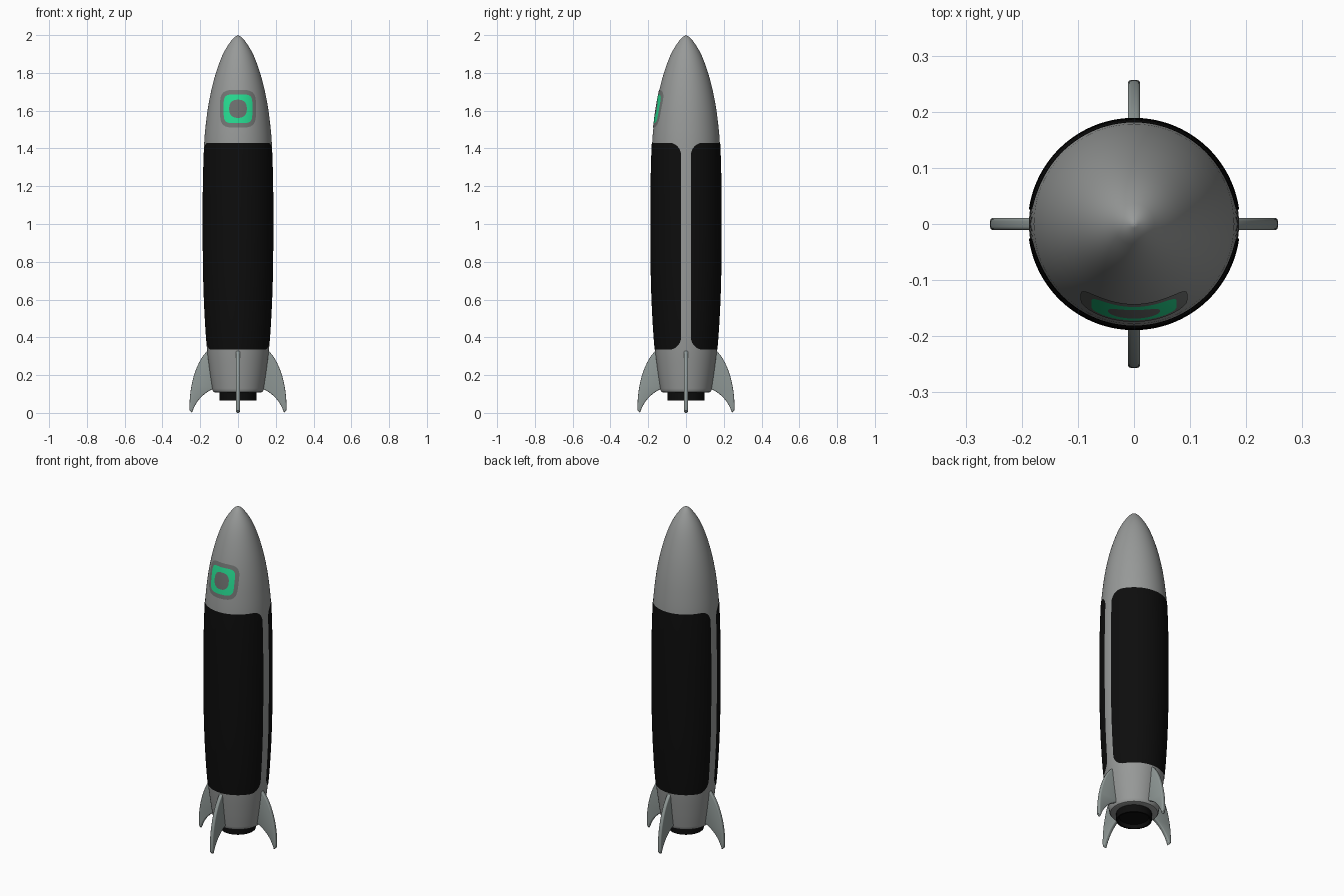
import bpy, bmesh, math
from mathutils import Vector, Matrix

if "Cube" in bpy.data.objects:
    bpy.data.objects.remove(bpy.data.objects["Cube"])


def material(name, rgb):
    m = bpy.data.materials.new(name)
    m.diffuse_color = (*rgb, 1)
    m.use_nodes = True
    m.node_tree.nodes["Principled BSDF"].inputs["Base Color"].default_value = m.diffuse_color
    return m


HULL = material("hull grey", (0.31, 0.32, 0.315))
FIN = material("fin grey", (0.28, 0.32, 0.31))
BLACK = material("panel black", (0.004, 0.004, 0.004))
FRAME = material("window frame grey", (0.17, 0.18, 0.175))
GREEN = material("window green", (0.02, 0.70, 0.28))
GLASS = material("window glass grey", (0.15, 0.16, 0.155))

# Hull radius by height
PROFILE = [(0.13, 0.136), (0.2, 0.147), (0.335, 0.164), (0.5, 0.176), (0.7, 0.184),
           (0.95, 0.187), (1.2, 0.186), (1.43, 0.179), (1.55, 0.168), (1.65, 0.153),
           (1.75, 0.131), (1.85, 0.100), (1.92, 0.069), (1.97, 0.036), (1.99, 0.017), (2.0, 0.0)]


def radius(z):
    """Smooth interpolation through the hull profile."""
    p = PROFILE
    z = min(max(z, p[0][0]), p[-1][0])
    i = max(k for k in range(len(p) - 1) if p[k][0] <= z)

    def slope(k):
        a, b = p[max(k - 1, 0)], p[min(k + 1, len(p) - 1)]
        return (b[1] - a[1]) / (b[0] - a[0])
    (z0, r0), (z1, r1) = p[i], p[i + 1]
    h = z1 - z0
    t = (z - z0) / h
    return ((2*t**3 - 3*t*t + 1) * r0 + (t**3 - 2*t*t + t) * h * slope(i)
            + (3*t*t - 2*t**3) * r1 + (t**3 - t*t) * h * slope(i + 1))


def on_hull(angle, z, lift):
    """Point on the hull; angle 0 faces the front (-y)."""
    r = radius(z) + lift
    return Vector((r * math.sin(angle), -r * math.cos(angle), z))


def finish(name, bm, mat, angle=35, recalc=True):
    if recalc:
        bmesh.ops.recalc_face_normals(bm, faces=bm.faces)
    me = bpy.data.meshes.new(name)
    bm.to_mesh(me)
    bm.free()
    me.materials.append(mat)
    ob = bpy.data.objects.new(name, me)
    bpy.context.collection.objects.link(ob)
    bpy.ops.object.select_all(action='DESELECT')
    ob.select_set(True)
    bpy.context.view_layer.objects.active = ob
    bpy.ops.object.shade_smooth_by_angle(angle=math.radians(angle))
    return ob


def revolve(name, points, mat, steps=96):
    bm = bmesh.new()
    vs = [bm.verts.new((r, 0, z)) for r, z in points]
    es = [bm.edges.new(pair) for pair in zip(vs, vs[1:])]
    bmesh.ops.spin(bm, geom=vs + es, cent=(0, 0, 0), axis=(0, 0, 1),
                   angle=math.tau, steps=steps, use_duplicate=False)
    bmesh.ops.remove_doubles(bm, verts=bm.verts, dist=1e-5)
    return finish(name, bm, mat)


# Hull
levels = [0.13 + 1.84 * i / 70 for i in range(71)] + [1.98, 1.99, 1.996]
revolve("hull", [(0, 0.108), (0.12, 0.108), (0.129, 0.111), (0.134, 0.118)]
        + [(radius(z), z) for z in levels] + [(0, 2.0)], HULL)

# Engine nozzle with a shallow recess
revolve("nozzle", [(0, 0.085), (0.08, 0.085), (0.088, 0.065), (0.097, 0.065),
                   (0.097, 0.115), (0, 0.115)], BLACK)


# Black side panels with rounded corners, front and back
def panel(name, centre, z0=0.335, z1=1.43, gap=0.026, corner=0.065):
    bm = bmesh.new()
    arc = [corner * (1 - math.cos(math.pi / 2 * i / 10)) for i in range(11)]
    n = 40
    zs = ([z0 + a for a in arc]
          + [z0 + corner + (z1 - z0 - 2 * corner) * i / n for i in range(1, n)]
          + [z1 - a for a in reversed(arc)])
    rows = []
    for z in zs:
        d = max(0, corner - min(z - z0, z1 - z))
        inset = corner - math.sqrt(max(0, corner**2 - d**2))
        half = math.pi / 2 - (gap + inset) / radius(z)
        rows.append([bm.verts.new(on_hull(centre + half * (2 * i / 56 - 1), z, 0.002))
                     for i in range(57)])
    for a, b in zip(rows, rows[1:]):
        for i in range(56):
            bm.faces.new((a[i], a[i + 1], b[i + 1], b[i]))
    finish(name, bm, BLACK, recalc=False)


panel("front_panel", 0)
panel("back_panel", math.pi)


# Window: nested rounded shapes laid on the front of the nose
def outline(half_w, half_h, power, n=64):
    pts = []
    for i in range(n):
        t = math.tau * i / n
        c, s = math.cos(t), math.sin(t)
        k = (abs(c)**power + abs(s)**power) ** (-1 / power)
        pts.append((half_w * c * k, half_h * s * k))
    return pts


def window_plate(name, outer, inner, mat, lift, zc=1.61, rings=8):
    bm = bmesh.new()
    loops = []
    for k in range(rings + 1):
        f = k / rings
        loop = []
        for (ox, oz), (ix, iz) in zip(outer, inner):
            x, z = ox + (ix - ox) * f, zc + oz + (iz - oz) * f
            loop.append(bm.verts.new(on_hull(math.asin(x / radius(z)), z, lift)))
        loops.append(loop)
    for a, b in zip(loops, loops[1:]):
        for i in range(len(a)):
            j = (i + 1) % len(a)
            bm.faces.new((a[i], a[j], b[j], b[i]))
    bmesh.ops.remove_doubles(bm, verts=bm.verts, dist=1e-6)
    finish(name, bm, mat, recalc=False)


frame_edge = outline(0.094, 0.1, 4)
green_edge = outline(0.075, 0.076, 5)
glass_edge = outline(0.046, 0.048, 2.5)
window_plate("window_frame", frame_edge, green_edge, FRAME, 0.002)
window_plate("window_ring", green_edge, glass_edge, GREEN, 0.002)
window_plate("window_glass", glass_edge, [(0, 0)] * 64, GLASS, 0.002)


# Four swept fins
def bezier(a, b, c, d, n=14):
    out = []
    for i in range(n + 1):
        t = i / n
        s = 1 - t
        out.append(tuple(s**3 * p + 3*s*s*t * q + 3*s*t*t * u + t**3 * v
                         for p, q, u, v in zip(a, b, c, d)))
    return out


fin_shape = (bezier((0.155, 0.335), (0.225, 0.275), (0.262, 0.13), (0.256, 0.012))
             + bezier((0.244, 0.0), (0.225, 0.06), (0.185, 0.105), (0.125, 0.13))
             + [(0.10, 0.14), (0.10, 0.33)])
for i, name in enumerate(("right_fin", "back_fin", "left_fin", "front_fin")):
    bm = bmesh.new()
    face = bm.faces.new([bm.verts.new((x, -0.011, z)) for x, z in fin_shape])
    ext = bmesh.ops.extrude_face_region(bm, geom=[face])
    bmesh.ops.translate(bm, vec=(0, 0.022, 0),
                        verts=[v for v in ext["geom"] if isinstance(v, bmesh.types.BMVert)])
    rims = [e for e in bm.edges if abs(e.verts[0].co.y - e.verts[1].co.y) < 1e-6]
    bmesh.ops.bevel(bm, geom=rims, offset=0.006, segments=3, profile=0.5,
                    affect='EDGES', clamp_overlap=True)
    bmesh.ops.rotate(bm, verts=bm.verts, cent=(0, 0, 0),
                     matrix=Matrix.Rotation(i * math.pi / 2, 3, 'Z'))
    finish(name, bm, FIN)
